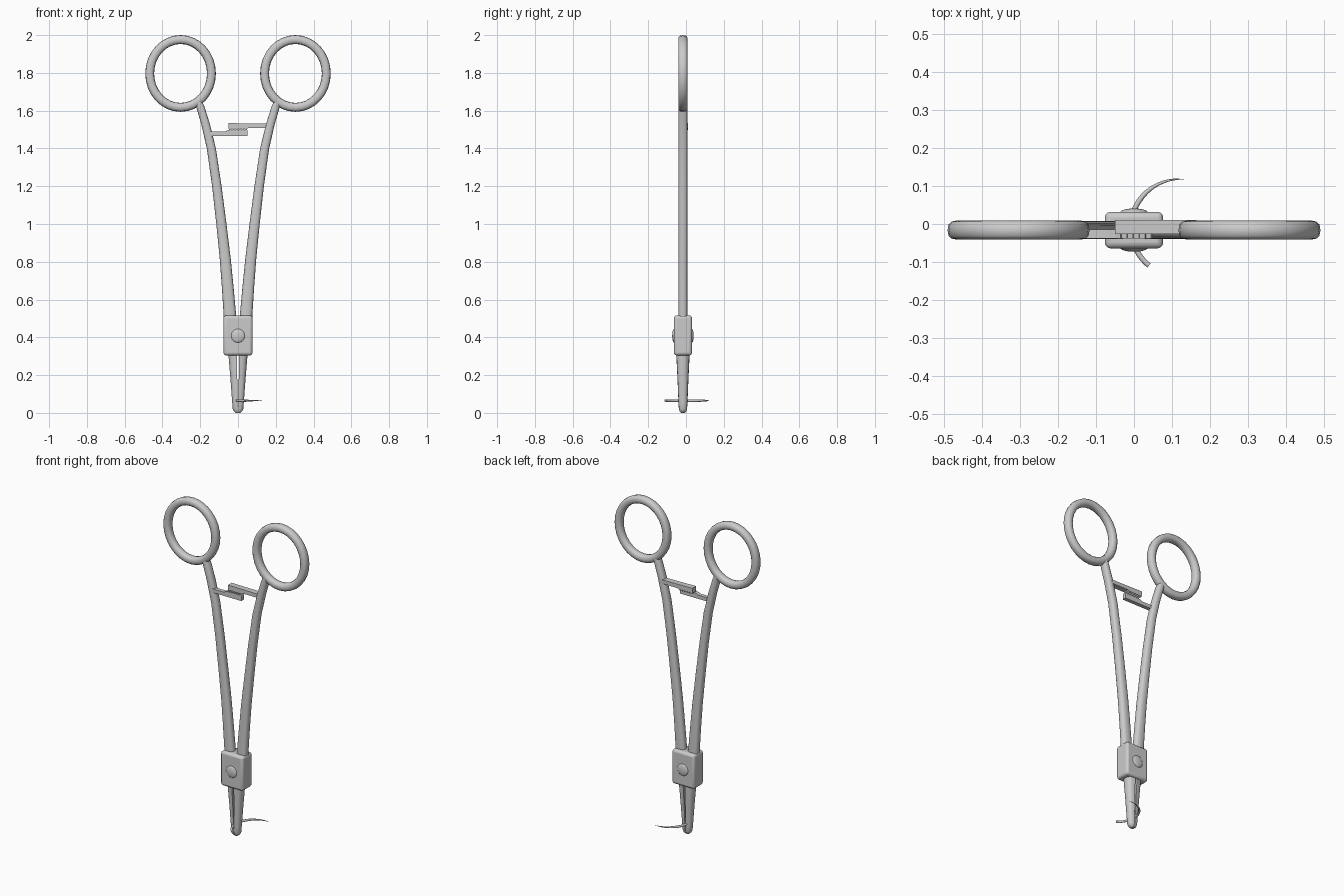
import bpy, bmesh, math
from math import sin, cos, pi

if "Cube" in bpy.data.objects:
    bpy.data.objects.remove(bpy.data.objects["Cube"])

YC = -0.016  # depth centre of the instrument


def spow(v, p):
    return math.copysign(abs(v) ** p, v)


def finish(name, bm, angle=40):
    bmesh.ops.recalc_face_normals(bm, faces=bm.faces)
    me = bpy.data.meshes.new(name)
    bm.to_mesh(me)
    bm.free()
    ob = bpy.data.objects.new(name, me)
    bpy.context.collection.objects.link(ob)
    bpy.ops.object.select_all(action='DESELECT')
    ob.select_set(True)
    bpy.context.view_layer.objects.active = ob
    bpy.ops.object.shade_smooth_by_angle(angle=math.radians(angle))
    return ob


def loft(name, rings, closed=False, angle=40):
    bm = bmesh.new()
    vs = [[bm.verts.new(p) for p in r] for r in rings]
    n = len(vs[0])
    pairs = list(zip(vs, vs[1:])) + ([(vs[-1], vs[0])] if closed else [])
    for a, b in pairs:
        for i in range(n):
            j = (i + 1) % n
            bm.faces.new((a[i], a[j], b[j], b[i]))
    if not closed:
        bm.faces.new(vs[0])
        bm.faces.new(vs[-1])
    return finish(name, bm, angle)


def bevel(ob, w, seg=3):
    m = ob.modifiers.new("bevel", 'BEVEL')
    m.width, m.segments, m.limit_method = w, seg, 'ANGLE'


def extrude_profile(name, pts, y0, y1):
    return loft(name, [[(x, y, z) for x, z in pts] for y in (y0, y1)], angle=25)


# x centre, z, half width of the shanks
SHANK = [(0.040, 0.45, 0.033), (0.043, 0.52, 0.033), (0.054, 0.66, 0.031),
         (0.068, 0.82, 0.029), (0.088, 1.0, 0.027), (0.112, 1.2, 0.025),
         (0.141, 1.4, 0.024), (0.172, 1.53, 0.023), (0.199, 1.62, 0.022),
         (0.209, 1.648, 0.020)]
# z, inner x, outer x, half depth of the jaws
JAW = [(0.34, 0.006, 0.052, 0.036), (0.30, 0.006, 0.050, 0.035),
       (0.18, 0.004, 0.040, 0.029), (0.06, 0.002, 0.031, 0.024),
       (0.022, 0.001, 0.028, 0.022), (0.008, 0.001, 0.022, 0.018),
       (0.0, 0.001, 0.012, 0.011)]

for s, side in ((-1, "left"), (1, "right")):
    # finger ring: oval sweep of a rounded section
    rings = []
    for k in range(32):
        a = 2 * pi * k / 32
        r = []
        for i in range(12):
            b = 2 * pi * i / 12
            d = 0.0235 * spow(cos(b), 0.85)
            r.append((s * (0.304 + (0.1635 + d) * cos(a)),
                      YC + 0.025 * spow(sin(b), 0.75),
                      1.797 + (0.1795 + d) * sin(a)))
        rings.append(r)
    loft(side + "_finger_ring", rings, closed=True)

    # shank
    loft(side + "_shank", [[(s * (x + w * spow(cos(2 * pi * i / 16), 0.75)),
                             YC + 0.024 * spow(sin(2 * pi * i / 16), 0.75), z)
                            for i in range(16)] for x, z, w in SHANK])

    # jaw: half-round section, flat on the gripping side
    loft(side + "_jaw", [[(s * (xi + (xo - xi) * spow(cos(t), 0.6)),
                           YC + h * sin(t), z)
                          for t in [pi * (i / 10 - 0.5) for i in range(11)]]
                         for z, xi, xo, h in JAW])

# ratchet bars with facing teeth
teeth = []
for i in range(6):
    x = 0.045 - i * 0.016
    teeth += [(x, 1.506), (x - 0.014, 1.497)]
extrude_profile("left_ratchet", [(-0.155, 1.466), (0.05, 1.466), (0.05, 1.497)]
                + teeth + [(-0.055, 1.497), (-0.07, 1.489), (-0.155, 1.489)],
                -0.038, -0.014)
teeth = []
for i in range(6):
    x = -0.045 + i * 0.016
    teeth += [(x, 1.497), (x + 0.014, 1.506)]
extrude_profile("right_ratchet", [(0.165, 1.531), (-0.05, 1.534), (-0.05, 1.503)]
                + teeth + [(0.055, 1.508), (0.165, 1.508)], -0.026, 0.010)

# box joint
bm = bmesh.new()
bmesh.ops.create_cube(bm, size=1)
for v in bm.verts:
    v.co = (v.co.x * 0.154, YC + v.co.y * 0.096, 0.41 + v.co.z * 0.212)
bevel(finish("box_joint", bm), 0.015)

# domed pivot screw heads
for s, side in ((-1, "front"), (1, "back")):
    bm = bmesh.new()
    bmesh.ops.create_uvsphere(bm, u_segments=24, v_segments=12, radius=1)
    for v in bm.verts:
        x, y, z = v.co
        v.co = (x * 0.037, YC + s * 0.046 + z * 0.011, 0.408 + y * 0.037)
    finish(side + "_pivot_screw", bm)

# curved suture needle, tapering to a point
rings = []
for k in range(25):
    f = k / 24
    a = math.radians(231 - f * 146)
    r = 0.0065 * min(1, (1 - f) / 0.4) ** 0.8 + 0.0004
    rings.append([(0.12 + (0.128 + r * cos(b)) * cos(a),
                   -0.01 + (0.128 + r * cos(b)) * sin(a),
                   0.065 + r * sin(b)) for b in [2 * pi * i / 10 for i in range(10)]])
loft("needle", rings)
